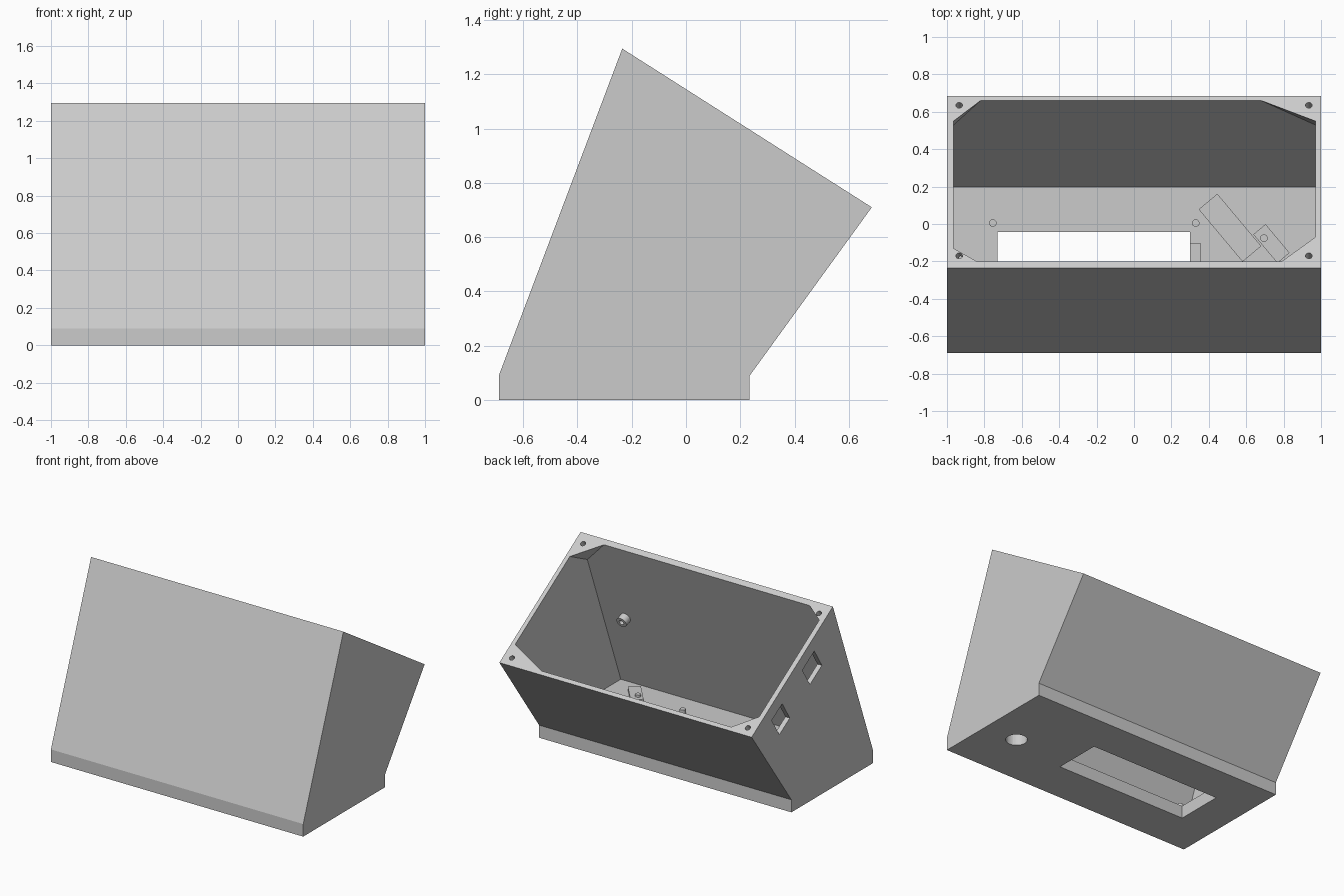
import bpy, bmesh
from math import radians
from mathutils import Vector, Matrix

if "Cube" in bpy.data.objects:
    bpy.data.objects.remove(bpy.data.objects["Cube"])

grey = bpy.data.materials.new("light grey plastic")
grey.diffuse_color = (0.6, 0.6, 0.6, 1)
grey.use_nodes = True
grey.node_tree.nodes["Principled BSDF"].inputs["Base Color"].default_value = (0.6, 0.6, 0.6, 1)

FLOOR = 0.09
RIM_SLOPE = -0.636
RIM_NORMAL = Vector((0, 0.536, 0.844))


def rim(x, y):
    """Point on the sloping open rim."""
    return Vector((x, y, 1.295 + (y + 0.235) * RIM_SLOPE))


def make(name, bm):
    bmesh.ops.recalc_face_normals(bm, faces=bm.faces)
    mesh = bpy.data.meshes.new(name)
    bm.to_mesh(mesh)
    bm.free()
    mesh.materials.append(grey)
    obj = bpy.data.objects.new(name, mesh)
    bpy.context.collection.objects.link(obj)
    return obj


def prism(profile, x0, x1):
    """Extrude a (y, z) profile along x."""
    bm = bmesh.new()
    face = bm.faces.new([bm.verts.new((x0, y, z)) for y, z in profile])
    new = bmesh.ops.extrude_face_region(bm, geom=[face])["geom"]
    moved = [v for v in new if isinstance(v, bmesh.types.BMVert)]
    bmesh.ops.translate(bm, verts=moved, vec=(x1 - x0, 0, 0))
    bmesh.ops.recalc_face_normals(bm, faces=bm.faces)
    return bm


def box(name, centre, size, rot=Matrix()):
    bm = bmesh.new()
    bmesh.ops.create_cube(bm, size=1, matrix=Matrix.Translation(centre) @ rot @ Matrix.Diagonal((*size, 1)))
    return make(name, bm)


def cylinder(name, centre, radius, length, axis=(0, 0, 1), sides=32):
    bm = bmesh.new()
    turn = Vector((0, 0, 1)).rotation_difference(Vector(axis)).to_matrix().to_4x4()
    bmesh.ops.create_cone(bm, cap_ends=True, segments=sides, radius1=radius, radius2=radius,
                          depth=length, matrix=Matrix.Translation(centre) @ turn)
    return make(name, bm)


def cut(target, cutters):
    """Subtract each cutter, then discard it."""
    for c in cutters:
        c.hide_render = True
        mod = target.modifiers.new("cut", 'BOOLEAN')
        mod.operation, mod.solver, mod.object = 'DIFFERENCE', 'EXACT', c
    graph = bpy.context.evaluated_depsgraph_get()
    mesh = bpy.data.meshes.new_from_object(target.evaluated_get(graph))
    target.modifiers.clear()
    target.data = mesh
    for c in cutters:
        bpy.data.objects.remove(c)


# Outer case
case = make("case", prism([(-0.69, 0), (-0.69, FLOOR), (-0.235, 1.295), (0.685, 0.71),
                           (0.235, FLOOR), (0.235, 0)], -1, 1))

# Cavity, its sides continued a little above the rim
FRONT_LEAN, BACK_LEAN = 0.378, 0.726
front, back = rim(0, -0.2), rim(0, 0.66)


def front_y(z):
    return front.y + (z - front.z) * FRONT_LEAN


def back_y(z):
    return back.y + (z - back.z) * BACK_LEAN


zf, zb = front.z + 0.06, back.z + 0.06
cavity = prism([(front_y(FLOOR), FLOOR), (front_y(zf), zf), (back_y(zb), zb),
                (back_y(FLOOR), FLOOR)], -0.965, 0.97)

# Tapered screw corners are sliced off the cavity: x, y at side wall, x at end wall
for side_x, side_y, end_x, end, lean in ((-0.965, 0.55, -0.82, back, BACK_LEAN),
                                         (0.97, 0.55, 0.68, back, BACK_LEAN),
                                         (-0.965, -0.13, -0.84, front, FRONT_LEAN),
                                         (0.97, -0.07, 0.79, front, FRONT_LEAN)):
    a, b = rim(side_x, side_y), rim(end_x, end.y)
    tip = Vector((side_x, end.y - 0.18 * lean, end.z - 0.18))
    normal = (b - a).cross(tip - a).normalized()
    if normal.dot(rim(side_x, end.y) - a) < 0:
        normal.negate()
    res = bmesh.ops.bisect_plane(cavity, geom=cavity.verts[:] + cavity.edges[:] + cavity.faces[:],
                                 plane_co=a, plane_no=normal, clear_outer=True)
    edges = [e for e in res["geom_cut"] if isinstance(e, bmesh.types.BMEdge)]
    bmesh.ops.holes_fill(cavity, edges=[e for e in edges if e.is_boundary], sides=0)

cut(case, [make("cavity_cutter", cavity)])

# Floor slot, its side notch and the round hole
cutters = [box("slot_cutter", (-0.215, -0.215, 0.05), (1.03, 0.342, 0.3)),
           box("notch_cutter", (0.32, -0.215, 0.1), (0.07, 0.22, 0.08)),
           cylinder("round_cutter", (0.74, -0.30, 0.05), 0.07, 0.3)]

# Screw holes in the rim
for sx in (-0.935, 0.935):
    for y in (-0.17, 0.635):
        cutters.append(cylinder("screw_cutter", rim(sx, y), 0.018, 0.12, RIM_NORMAL, 20))

# Side windows lined up with the rim
tilt = Matrix.Rotation(radians(-32.4), 4, 'X')
for y, z, width in ((0, 0.946, 0.16), (0.355, 0.713, 0.14)):
    cutters.append(box("window_cutter", (-1, y, z), (0.2, width, 0.16), tilt))
cut(case, cutters)

# Pegs around the slot
for x in (-0.755, 0.33):
    for y in (0.005, -0.435):
        cylinder("slot_peg", (x, y, FLOOR + 0.015), 0.02, 0.05, sides=20)

# Angled blocks around the round hole
turn = Matrix.Rotation(radians(-50), 4, 'Z')
box("angled_rest", (0.513, -0.02, FLOOR + 0.01), (0.365, 0.13, 0.05), turn)
for name, x, y in (("back_block", 0.735, -0.105), ("front_block", 0.745, -0.495)):
    box(name, (x, y, FLOOR + 0.005), (0.2, 0.085, 0.03), turn)
    cylinder(name + "_peg", (x - 0.04, y + 0.03, FLOOR + 0.015), 0.02, 0.04, sides=20)

# Hollow boss on the inside of the front wall
wall_normal = Vector((0, 0.935, -0.354))
seat = Vector((0.78, front_y(0.665), 0.665))
boss = cylinder("wall_boss", seat + wall_normal * 0.02, 0.038, 0.06, wall_normal)
cut(boss, [cylinder("boss_cutter", seat + wall_normal * 0.05, 0.018, 0.06, wall_normal, 20)])
for obj in [boss] + [o for o in bpy.data.objects if "peg" in o.name]:
    bpy.ops.object.select_all(action='DESELECT')
    obj.select_set(True)
    bpy.context.view_layer.objects.active = obj
    bpy.ops.object.shade_smooth_by_angle()
